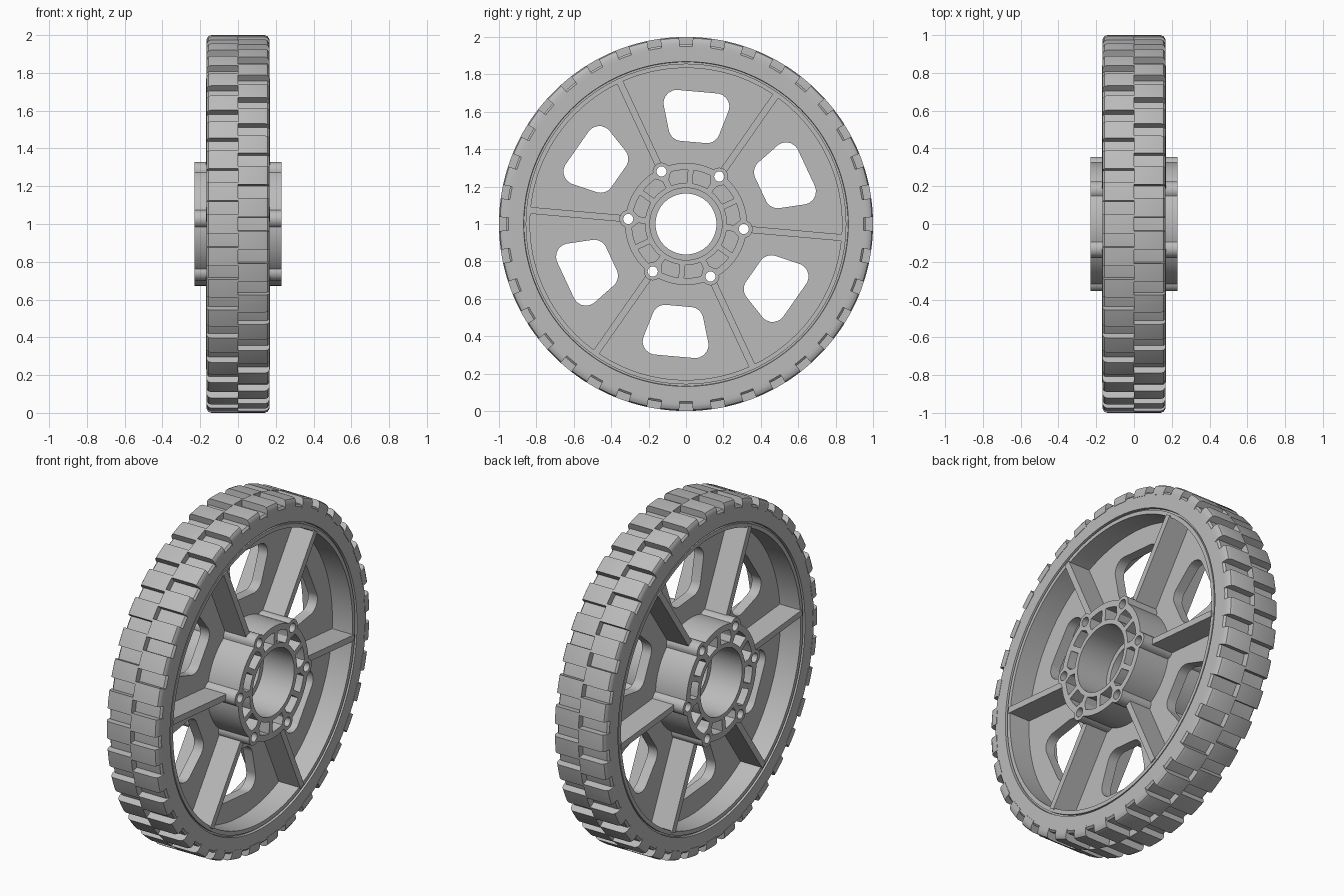
import bpy, bmesh
from math import radians, sin, cos, sqrt, pi, tau
from mathutils import Vector

if "Cube" in bpy.data.objects:
    bpy.data.objects.remove(bpy.data.objects["Cube"], do_unlink=True)

GREY = (0.5, 0.5, 0.5, 1)
mat = bpy.data.materials.new("plain grey")
mat.use_nodes = True
mat.diffuse_color = GREY
mat.node_tree.nodes["Principled BSDF"].inputs["Base Color"].default_value = GREY

SPOKES = [radians(-5 + 60 * k) for k in range(6)]
BOLT_R, BOSS, HUB_R = 0.31, 0.047, 0.326


def polar(r, a, x=0.0):
    """Point around the axle, which runs along x at height 1."""
    return Vector((x, r * cos(a), 1 + r * sin(a)))


def finish(name, bm):
    bmesh.ops.recalc_face_normals(bm, faces=bm.faces)
    mesh = bpy.data.meshes.new(name)
    bm.to_mesh(mesh)
    bm.free()
    mesh.materials.append(mat)
    ob = bpy.data.objects.new(name, mesh)
    bpy.context.collection.objects.link(ob)
    bpy.ops.object.select_all(action="DESELECT")
    ob.select_set(True)
    bpy.context.view_layer.objects.active = ob
    bpy.ops.object.shade_smooth_by_angle(angle=radians(30))
    return ob


def sweep(bm, profile, a0, a1, n):
    """Turn a closed (x, r) profile around the axle; cap it if it is not a full turn."""
    full = abs(a1 - a0 - tau) < 1e-5
    rings = [[bm.verts.new(polar(r, a0 + (a1 - a0) * i / n, x)) for x, r in profile]
             for i in range(n if full else n + 1)]
    m = len(profile)
    for i in range(n):
        p, q = rings[i], rings[(i + 1) % len(rings)]
        for j in range(m):
            k = (j + 1) % m
            bm.faces.new((p[j], p[k], q[k], q[j]))
    if not full:
        bm.faces.new(rings[0])
        bm.faces.new(rings[-1])


def lathe(name, profile):
    bm = bmesh.new()
    sweep(bm, profile, 0, tau, 144)
    return finish(name, bm)


def plate(name, loops, x0, x1):
    """Extrude an outline with holes along the axle."""
    bm = bmesh.new()
    edges = []
    for loop in loops:
        vs = [bm.verts.new((x0, p.y, p.z)) for p in loop]
        edges += [bm.edges.new((v, vs[i - 1])) for i, v in enumerate(vs)]
    bmesh.ops.triangle_fill(bm, edges=edges, use_beauty=True, normal=(1, 0, 0))
    made = bmesh.ops.extrude_face_region(bm, geom=bm.faces[:])["geom"]
    top = [g for g in made if isinstance(g, bmesh.types.BMVert)]
    bmesh.ops.translate(bm, verts=top, vec=(x1 - x0, 0, 0))
    return finish(name, bm)


def circle(r, n, centre=None):
    offset = centre - polar(0, 0) if centre else Vector()
    return [polar(r, tau * i / n) + offset for i in range(n)]


def rounded(corners, radius, steps=7):
    out = []
    for i, p in enumerate(corners):
        u = (corners[i - 1] - p).normalized()
        v = (corners[(i + 1) % len(corners)] - p).normalized()
        half = u.angle(v) / 2
        c = p + (u + v).normalized() * radius / sin(half)
        d = radius * cos(half) / sin(half)
        a, b = p + u * d - c, p + v * d - c
        out += [c + a.lerp(b, t / steps).normalized() * radius for t in range(steps + 1)]
    return out


def window(a):
    radial, side = Vector((0, cos(a), sin(a))), Vector((0, -sin(a), cos(a)))
    corners = [polar(0, 0) + radial * r + side * t
               for r, t in ((0.71, 0.2), (0.71, -0.2), (0.44, -0.12), (0.44, 0.12))]
    return rounded(corners, 0.07)


def hub_outline(n=360):
    """Circle with the six bolt bosses bulging out of it."""
    pts = []
    for i in range(n):
        a, r = tau * i / n, HUB_R
        for s in SPOKES:
            off = BOLT_R * sin(a - s)
            if cos(a - s) > 0 and abs(off) < BOSS:
                r = max(r, BOLT_R * cos(a - s) + sqrt(BOSS ** 2 - off ** 2))
        pts.append(polar(r, a))
    return pts


def pocket(a, side):
    """Hub pocket beside a bolt, its corner cut back around the boss."""
    shape = ((0.22, 4.2), (0.255, 4), (0.272, 6.3), (0.29, 9), (0.29, 15),
             (0.29, 21), (0.29, 27), (0.22, 26), (0.22, 19), (0.22, 11))
    return [polar(r, a + side * radians(d)) for r, d in shape]


bolt_holes = [circle(0.027, 20, polar(BOLT_R, a)) for a in SPOKES]

# Web disc with windows, bolt holes and the narrow centre bore
plate("web", [circle(0.845, 144), circle(0.163, 72)] + bolt_holes
      + [window(a + pi / 6) for a in SPOKES], -0.03, 0.03)

# Hub halves with bearing seat, bosses and pockets
pockets = [pocket(a, s) for a in SPOKES for s in (-1, 1)]
for label, s in (("left", 1), ("right", -1)):
    plate(label + "_hub", [hub_outline(), circle(0.193, 72)] + bolt_holes + pockets,
          s * 0.03, s * 0.23)

# Rim band
lathe("rim", [(-0.162, 0.834), (0.162, 0.834), (0.162, 0.857), (-0.162, 0.857)])

# Radial ribs on both faces of the web
bm = bmesh.new()
for a in SPOKES:
    side = Vector((0, -sin(a), cos(a))) * 0.018
    for s in (-1, 1):
        base = [polar(r, a, s * 0.02) + side * t
                for r, t in ((0.345, -1), (0.842, -1), (0.842, 1), (0.345, 1))]
        low = [bm.verts.new(p) for p in base]
        high = [bm.verts.new(p + Vector((s * 0.149, 0, 0))) for p in base]
        bm.faces.new(low)
        bm.faces.new(high)
        for i in range(4):
            bm.faces.new((low[i - 1], low[i], high[i], high[i - 1]))
finish("ribs", bm)

# Tyre body, with a fine groove where it meets the rim
half = [(0.15, 0.855), (0.15, 0.866), (0.166, 0.868), (0.166, 0.95), (0.156, 0.961)]
lathe("tyre", half + [(-x, r) for x, r in reversed(half)])

# Tread lugs in two staggered rows
PITCH, LUG = radians(10), radians(5.8)
lug = [(0, 0.94), (0, 1), (0.142, 1), (0.157, 0.994), (0.165, 0.982), (0.168, 0.965), (0.168, 0.94)]
for label, s in (("left", 1), ("right", -1)):
    bm = bmesh.new()
    for k in range(36):
        mid = PITCH * (k + (0.5 if s > 0 else 0))
        sweep(bm, [(s * x, r) for x, r in lug], mid - LUG / 2, mid + LUG / 2, 3)
    finish(label + "_tread", bm)
